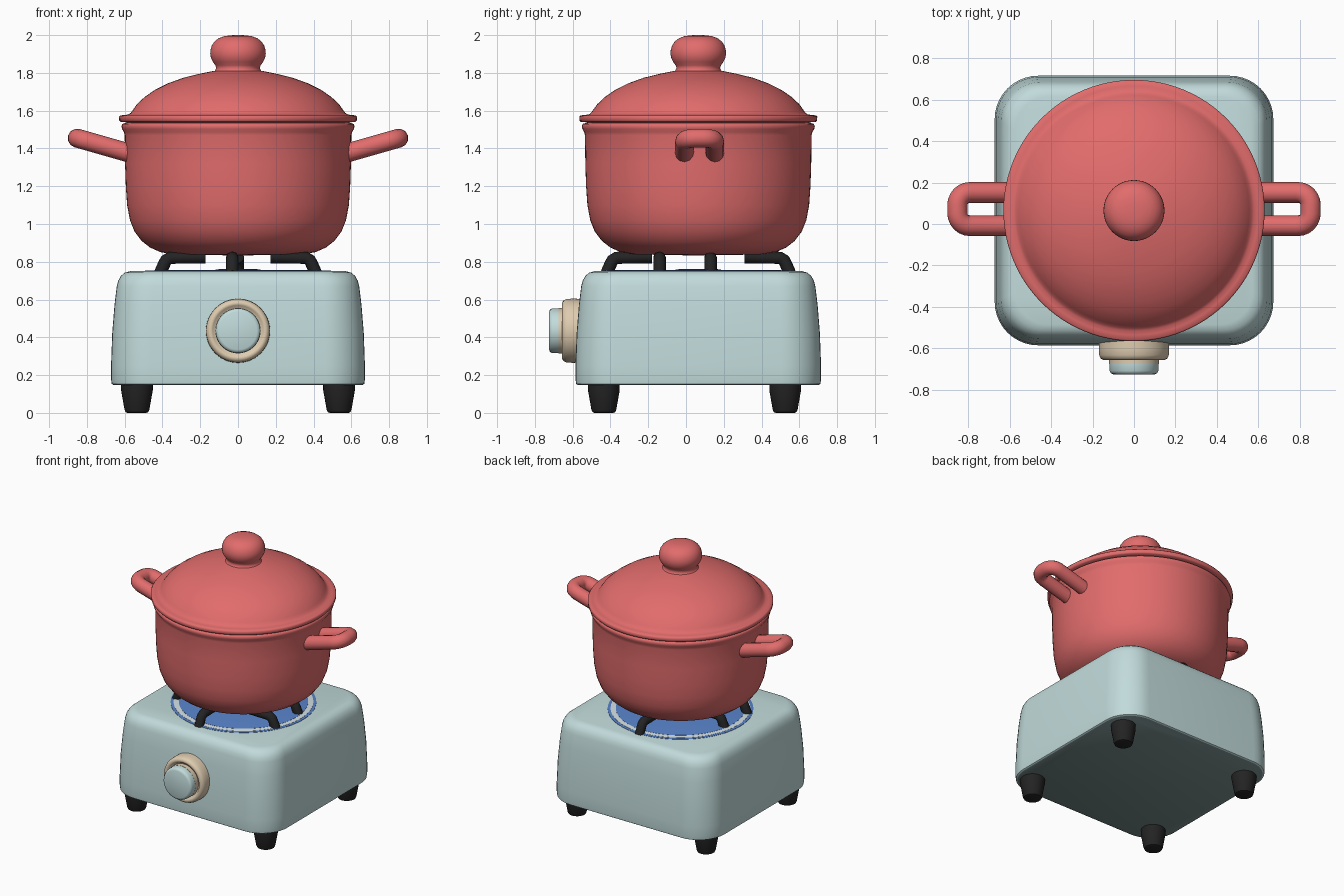
import bpy, bmesh, math

if "Cube" in bpy.data.objects:
    bpy.data.objects.remove(bpy.data.objects["Cube"])

CY = 0.065  # depth centre of stove and pot


def material(name, rgb):
    m = bpy.data.materials.new(name)
    m.diffuse_color = (*rgb, 1)
    m.use_nodes = True
    m.node_tree.nodes["Principled BSDF"].inputs["Base Color"].default_value = m.diffuse_color
    return m


RED = material("coral red", (0.76, 0.15, 0.15))
MINT = material("pale mint", (0.54, 0.71, 0.71))
DARK = material("dark teal grey", (0.20, 0.28, 0.28))
CREAM = material("cream", (0.73, 0.60, 0.43))
BLACK = material("soft black", (0.017, 0.017, 0.017))
BLUE = material("burner blue", (0.10, 0.23, 0.60))
PALE = material("pale blue", (0.66, 0.75, 0.78))


def smooth(ob, angle=40):
    bpy.ops.object.select_all(action='DESELECT')
    ob.select_set(True)
    bpy.context.view_layer.objects.active = ob
    bpy.ops.object.shade_smooth_by_angle(angle=math.radians(angle))


def loft(name, rings, mat, loc=(0, 0, 0), rot=(0, 0, 0), angle=40):
    """Skin a stack of equal-length point rings and cap both ends."""
    bm = bmesh.new()
    loops = [[bm.verts.new(p) for p in ring] for ring in rings]
    n = len(loops[0])
    for a, b in zip(loops, loops[1:]):
        for i in range(n):
            j = (i + 1) % n
            bm.faces.new((a[i], a[j], b[j], b[i]))
    bm.faces.new(loops[0][::-1])
    bm.faces.new(loops[-1])
    bmesh.ops.recalc_face_normals(bm, faces=bm.faces)
    me = bpy.data.meshes.new(name)
    bm.to_mesh(me)
    bm.free()
    me.materials.append(mat)
    ob = bpy.data.objects.new(name, me)
    bpy.context.collection.objects.link(ob)
    ob.location, ob.rotation_euler = loc, rot
    smooth(ob, angle)
    return ob


def lathe(name, profile, mat, loc=(0, 0, 0), rot=(0, 0, 0), n=64, angle=40):
    rings = [[(r * math.cos(2 * math.pi * i / n), r * math.sin(2 * math.pi * i / n), z)
              for i in range(n)] for r, z in profile]
    return loft(name, rings, mat, loc, rot, angle)


def rounded_rect(hx, hy, r, z, steps=10):
    pts = []
    for k, (sx, sy) in enumerate(((1, 1), (-1, 1), (-1, -1), (1, -1))):
        for s in range(steps + 1):
            a = math.pi / 2 * (k + s / steps)
            pts.append((sx * (hx - r) + r * math.cos(a), sy * (hy - r) + r * math.sin(a), z))
    return pts


def tube(name, pts, radius, mat, res=4):
    cu = bpy.data.curves.new(name, 'CURVE')
    cu.dimensions = '3D'
    cu.bevel_depth, cu.bevel_resolution, cu.use_fill_caps = radius, res, True
    sp = cu.splines.new('POLY')
    sp.points.add(len(pts) - 1)
    for p, co in zip(sp.points, pts):
        p.co = (*co, 1)
    cu.materials.append(mat)
    ob = bpy.data.objects.new(name, cu)
    bpy.context.collection.objects.link(ob)
    bpy.ops.object.select_all(action='DESELECT')
    ob.select_set(True)
    bpy.context.view_layer.objects.active = ob
    bpy.ops.object.convert(target='MESH')
    smooth(bpy.context.object, 50)


# Stove body: tapered rounded box with a dark underside
body = [(0.012, 0.148), (0.003, 0.154), (0, 0.18), (0, 0.25), (0.006, 0.42), (0.018, 0.57),
        (0.03, 0.67), (0.038, 0.70), (0.052, 0.725), (0.072, 0.742), (0.10, 0.75)]
stove = loft("stove_body", [rounded_rect(0.672 - d, 0.65 - d, 0.21 - d * 0.5, z) for d, z in body],
             MINT, (0, CY, 0))
stove.data.materials.append(DARK)
for f in stove.data.polygons:
    if f.normal.z < -0.9:
        f.material_index = 1

# Feet
for sx, side in ((-1, "left"), (1, "right")):
    for y, end in ((-0.435, "front"), (0.525, "back")):
        lathe(f"foot_{end}_{side}",
              [(0.05, 0), (0.06, 0.004), (0.066, 0.018), (0.084, 0.12), (0.084, 0.17)],
              BLACK, (sx * 0.535, y, 0), n=32)

# Burner plate: blue edge, pale band, blue centre and low cap
lathe("burner_edge", [(0.495, 0.745), (0.495, 0.752), (0.49, 0.753)], BLUE, (0, CY, 0))
lathe("burner_band", [(0.475, 0.75), (0.475, 0.754), (0.47, 0.755)], PALE, (0, CY, 0))
lathe("burner_plate", [(0.44, 0.75), (0.44, 0.756), (0.435, 0.757)], BLUE, (0, CY, 0))
lathe("burner_cap", [(0.12, 0.75), (0.12, 0.758), (0.10, 0.761)], BLUE, (0, CY, 0))

# Pan supports: bent bars running inward from the plate edge
bar = [(0.0, 0.74), (0.020, 0.785), (0.031, 0.808), (0.053, 0.821), (0.24, 0.825)]
for name, x, y, dx, dy in (("front", -0.03, -0.42, 0, 1), ("back", 0.0, 0.55, 0, -1),
                           ("right_a", 0.412, -0.14, -1, 0), ("right_b", 0.412, 0.13, -1, 0),
                           ("left_a", -0.412, 0.13, 1, 0), ("left_b", -0.412, -0.14, 1, 0)):
    tube(f"pan_support_{name}", [(x + dx * d, y + dy * d, z) for d, z in bar], 0.033, BLACK, 2)

# Control dial: cream collar and stem, mint cap
front = (math.pi / 2, 0, 0)
lathe("dial_collar", [(0.168, 0.54), (0.17, 0.60), (0.168, 0.632), (0.161, 0.648), (0.148, 0.656),
                      (0.134, 0.653), (0.126, 0.64), (0.05, 0.64)], CREAM, (0, 0, 0.435), front,
      angle=75)
lathe("dial_stem", [(0.12, 0.63), (0.12, 0.675)], CREAM, (0, 0, 0.435), front)
lathe("dial_cap", [(0.119, 0.675), (0.118, 0.708), (0.112, 0.72), (0.10, 0.725)],
      MINT, (0, 0, 0.435), front, angle=75)

# Pot
lathe("pot", [(0.05, 0.834), (0.34, 0.839), (0.41, 0.851), (0.465, 0.875), (0.51, 0.91),
              (0.548, 0.96), (0.572, 1.02), (0.587, 1.10), (0.594, 1.20), (0.598, 1.32),
              (0.600, 1.47), (0.604, 1.487), (0.614, 1.503), (0.617, 1.518), (0.612, 1.53),
              (0.59, 1.536)], RED, (0, CY, 0), n=96, angle=75)

# Lid with rim flange and dome
lathe("lid", [(0.58, 1.532), (0.60, 1.54), (0.622, 1.541), (0.629, 1.548), (0.63, 1.568),
              (0.624, 1.575), (0.60, 1.577), (0.58, 1.580), (0.568, 1.588), (0.556, 1.605),
              (0.535, 1.634), (0.495, 1.672), (0.44, 1.71), (0.37, 1.745), (0.29, 1.774),
              (0.20, 1.796), (0.13, 1.810), (0.05, 1.82)], RED, (0, CY, 0), n=96, angle=80)

# Lid knob: wide neck flaring into a full rounded ball
lathe("lid_knob", [(0.135, 1.80), (0.122, 1.812), (0.115, 1.826), (0.120, 1.840), (0.133, 1.858),
                   (0.143, 1.878), (0.147, 1.900), (0.146, 1.920), (0.139, 1.944),
                   (0.125, 1.966), (0.103, 1.983), (0.075, 1.994), (0.04, 1.999), (0.01, 2.0)],
      RED, (0, CY, 0), n=48, angle=80)

# Pot handles: squared U loops rising outward
half, bend, tip = 0.080, 0.060, 0.852
for sx, side in ((-1, "left"), (1, "right")):
    path = [(0.56, -half)]
    for s, start in ((-1, -90), (1, 0)):
        for i in range(7):
            a = math.radians(start + 15 * i)
            path.append((tip - bend + bend * math.cos(a), s * (half - bend) + bend * math.sin(a)))
    path.append((0.56, half))
    tube(f"pot_handle_{side}",
         [(sx * x, 0.072 + y, 1.377 + (x - 0.58) * 0.285) for x, y in path], 0.05, RED)
